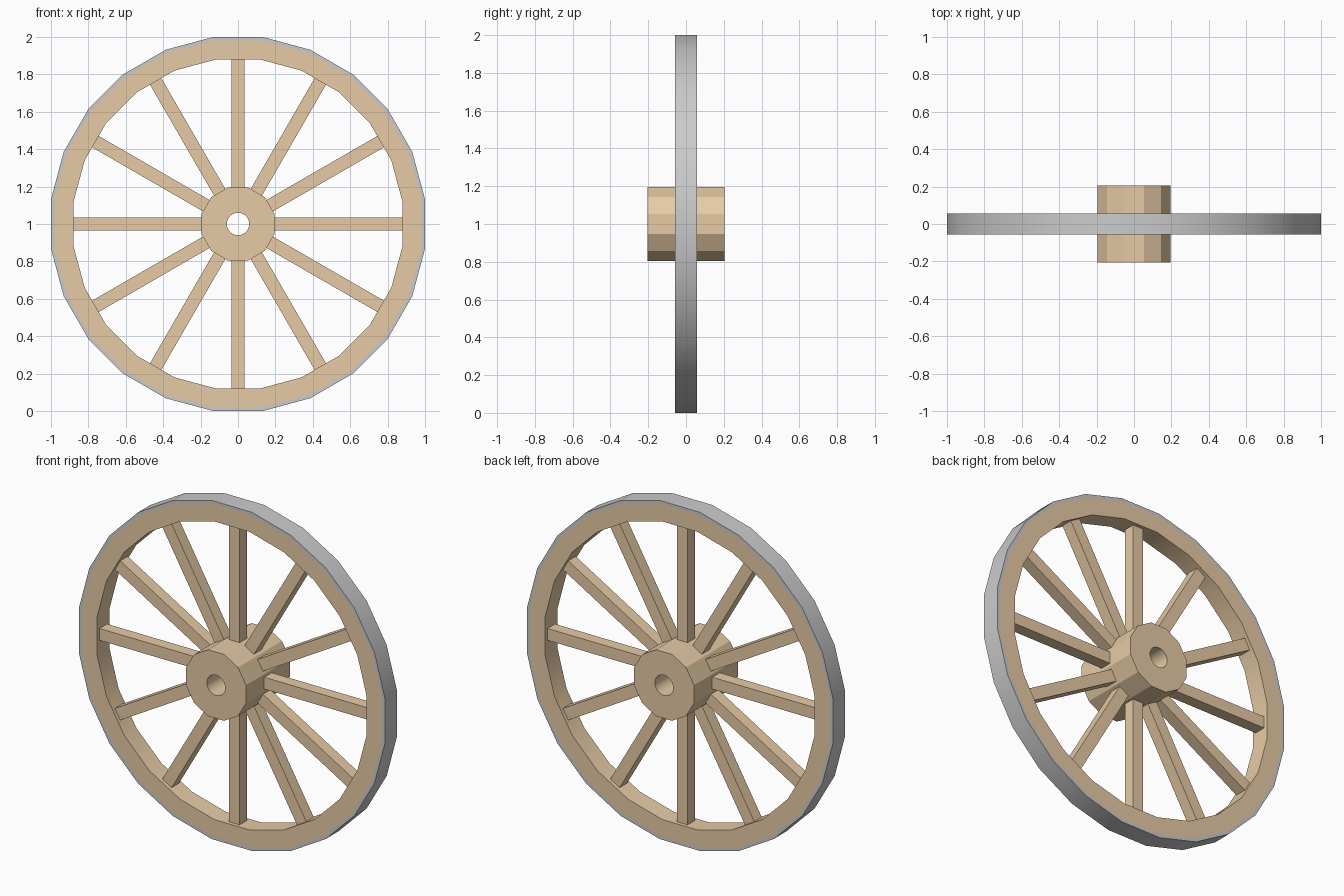
import bpy, bmesh
from math import sin, cos, pi, radians
from mathutils import Matrix

if "Cube" in bpy.data.objects:
    bpy.data.objects.remove(bpy.data.objects["Cube"])

wood = bpy.data.materials.new("wood")
wood.diffuse_color = (0.8, 0.6, 0.38, 1)
wood.use_nodes = True
wood.node_tree.nodes["Principled BSDF"].inputs["Base Color"].default_value = wood.diffuse_color
CENTRE_Z = 1.0
N = 24
TURN = pi / N
FLAT = 1 / cos(TURN)          # apothem -> corner radius of a 24-gon


def finish(name, bm, mat):
    bmesh.ops.recalc_face_normals(bm, faces=bm.faces[:])
    me = bpy.data.meshes.new(name)
    bm.to_mesh(me)
    bm.free()
    if mat:
        me.materials.append(mat)
    ob = bpy.data.objects.new(name, me)
    bpy.context.collection.objects.link(ob)
    ob.location.z = CENTRE_Z
    return ob


def ring(name, inner, outer, half, mat=None):
    """Ring about the y axis; inner and outer give the radius at step i."""
    bm = bmesh.new()
    loops = []
    for radius, y in ((outer, -half), (outer, half), (inner, half), (inner, -half)):
        loops.append([bm.verts.new((radius(i) * cos(TURN * (2 * i + 1)), y,
                                    radius(i) * sin(TURN * (2 * i + 1))))
                      for i in range(N)])
    for k in range(4):
        a, b = loops[k], loops[(k + 1) % 4]
        for i in range(N):
            j = (i + 1) % N
            bm.faces.new((a[i], a[j], b[j], b[i]))
    ob = finish(name, bm, mat)
    bpy.ops.object.select_all(action='DESELECT')
    ob.select_set(True)
    bpy.context.view_layer.objects.active = ob
    bpy.ops.object.shade_smooth_by_angle(angle=radians(20))
    return ob


# Metal tyre and wooden rim
ring("tyre", lambda i: 0.982 * FLAT, lambda i: 1.0 * FLAT, 0.057)
ring("rim", lambda i: 0.88 * FLAT, lambda i: 0.982 * FLAT, 0.057, wood)

# Twelve-sided hub with a round axle hole (odd steps are mid-side points)
hub = ring("hub", lambda i: 0.06,
           lambda i: 0.196 if i % 2 else 0.196 / cos(pi / 12), 0.205, wood)
hub.rotation_euler.y = -TURN

# Twelve square spokes
for k in range(12):
    bm = bmesh.new()
    bmesh.ops.create_cube(bm, size=1, matrix=Matrix.Translation((0.535, 0, 0))
                          @ Matrix.Diagonal((0.70, 0.07, 0.07, 1)))
    spoke = finish("spoke_%02d" % (k + 1), bm, wood)
    spoke.rotation_euler.y = k * pi / 6
